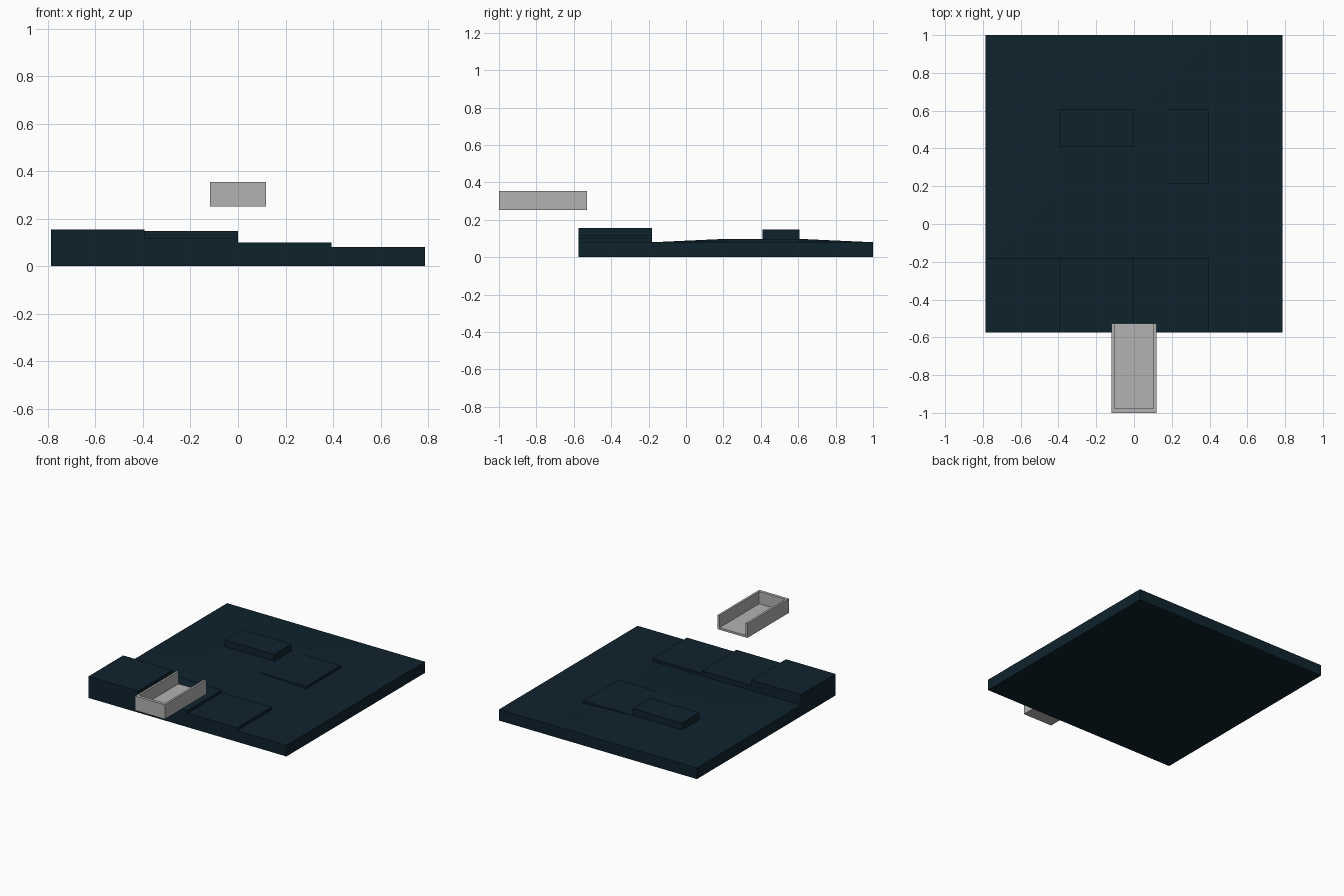
import bpy, bmesh

if "Cube" in bpy.data.objects:
    bpy.data.objects.remove(bpy.data.objects["Cube"])


def material(name, rgb):
    m = bpy.data.materials.new(name)
    m.diffuse_color = (*rgb, 1)
    m.use_nodes = True
    m.node_tree.nodes["Principled BSDF"].inputs["Base Color"].default_value = m.diffuse_color
    return m


dark_teal = material("dark teal", (0.0046, 0.0165, 0.0265))
grey = material("light grey", (0.45, 0.45, 0.45))


def make_object(name, bm, mat):
    mesh = bpy.data.meshes.new(name)
    bm.to_mesh(mesh)
    bm.free()
    mesh.materials.append(mat)
    ob = bpy.data.objects.new(name, mesh)
    bpy.context.collection.objects.link(ob)
    return ob


def add_face(bm, pts):
    # drops repeated points so a step can taper to nothing
    unique = []
    for p in pts:
        if p not in unique:
            unique.append(p)
    if len(unique) > 2:
        bm.faces.new([bm.verts.new(p) for p in unique])


# terrain: 4 x 4 tiles, each with its own corner heights (sw, se, ne, nw)
S, X0, Y0 = 0.3935, -0.787, -0.574
L, M = 0.08, 0.098
tiles = [
    [(h,) * 4 for h in (0.155, 0.118, 0.1, L)],
    [(L, L, M, L), (L, L, M, M), (L, L, L, M), (L,) * 4],
    [(L, M, M, L), (M,) * 4, (M,) * 4, (L,) * 4],
    [(L, M, L, L), (M, M, L, L), (M, L, L, L), (L,) * 4],
]


def tile(i, j):
    return tiles[j][i] if 0 <= i < 4 and 0 <= j < 4 else (0,) * 4


def pt(i, j, z):
    return (round(X0 + i * S, 4), round(Y0 + j * S, 4), z)


bm = bmesh.new()
for j in range(4):
    for i in range(4):
        sw, se, ne, nw = tile(i, j)
        a, b, c, d = pt(i, j, sw), pt(i + 1, j, se), pt(i + 1, j + 1, ne), pt(i, j + 1, nw)
        if (i < 2) == (j < 2):      # ridge runs from the high corner
            add_face(bm, (a, b, c))
            add_face(bm, (a, c, d))
        else:
            add_face(bm, (a, b, d))
            add_face(bm, (b, c, d))
# steps between tiles and the outer walls
for k in range(5):
    for n in range(4):
        l, r = tile(n, k), tile(n, k - 1)
        add_face(bm, (pt(n, k, r[3]), pt(n + 1, k, r[2]), pt(n + 1, k, l[1]), pt(n, k, l[0])))
        l, r = tile(k - 1, n), tile(k, n)
        add_face(bm, (pt(k, n, r[0]), pt(k, n + 1, r[3]), pt(k, n + 1, l[2]), pt(k, n, l[1])))
# underside
add_face(bm, (pt(0, 0, 0), pt(0, 4, 0), pt(4, 4, 0), pt(4, 0, 0)))
bmesh.ops.remove_doubles(bm, verts=bm.verts, dist=0.0005)
make_object("terrain_base", bm, dark_teal)


def box(name, lo, hi, mat):
    bm = bmesh.new()
    bmesh.ops.create_cube(bm, size=1)
    for v in bm.verts:
        v.co = [(lo[k] + hi[k]) / 2 + v.co[k] * (hi[k] - lo[k]) for k in range(3)]
    return make_object(name, bm, mat)


# raised block on the plateau
box("plateau_block", (-0.3935, 0.41, 0.09), (0, 0.607, 0.147), dark_teal)

# floating tray: U-shaped plan raised into walls, open at the back, with a floor
W, T, YF, YB, ZB, ZT = 0.118, 0.015, -1.0, -0.528, 0.252, 0.355
plan = [(-W, YB), (-W, YF), (W, YF), (W, YB),
        (W - T, YB), (W - T, YF + 0.022), (-W + T, YF + 0.022), (-W + T, YB)]
bm = bmesh.new()
face = bm.faces.new([bm.verts.new((x, y, ZB)) for x, y in plan])
up = bmesh.ops.extrude_face_region(bm, geom=[face], use_keep_orig=True)
for v in up["geom"]:
    if isinstance(v, bmesh.types.BMVert):
        v.co.z = ZT
bmesh.ops.recalc_face_normals(bm, faces=bm.faces)
make_object("tray_walls", bm, grey)
box("tray_floor", (-W + T, YF + 0.022, ZB), (W - T, YB, ZB + 0.015), grey)
